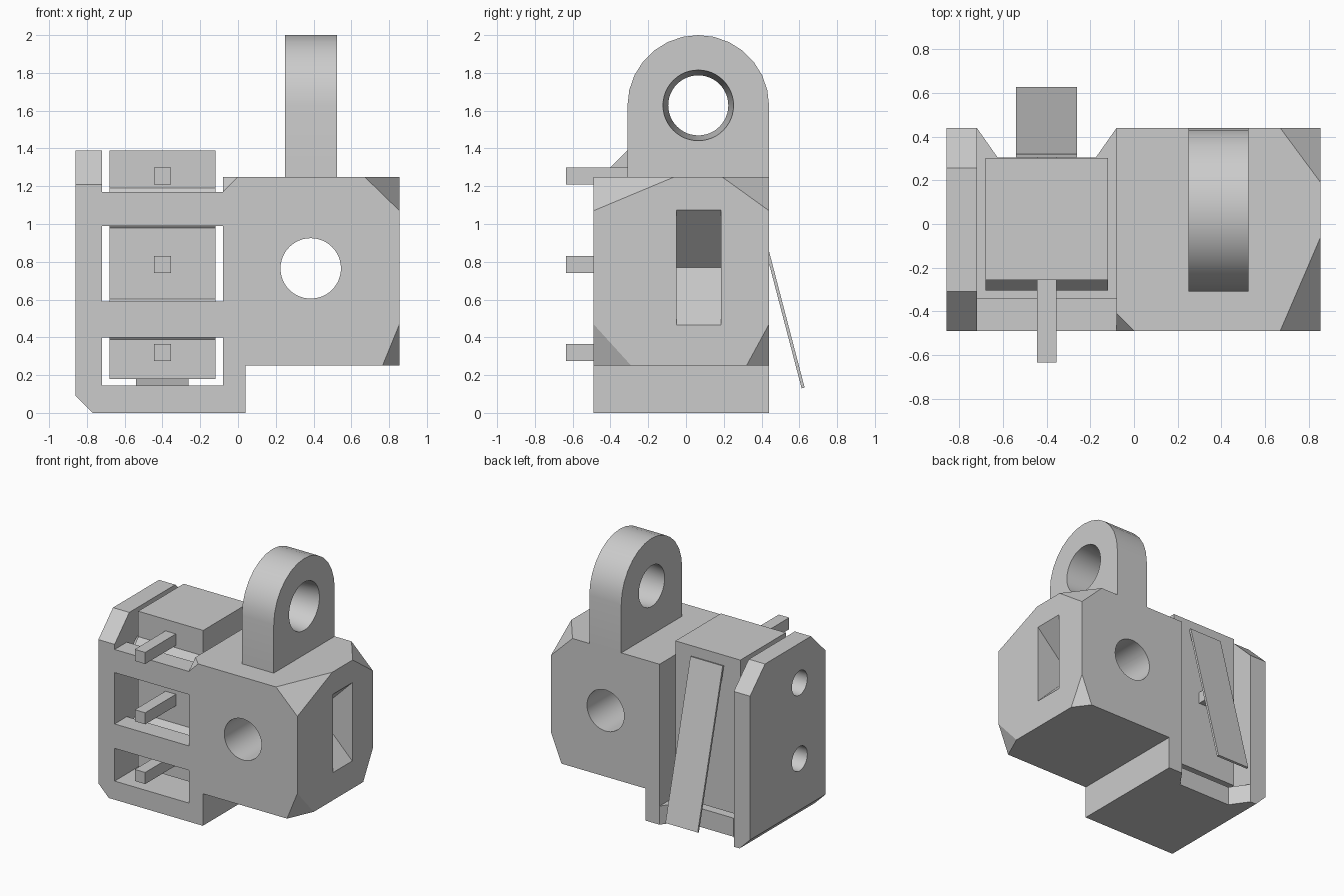
import bpy, bmesh, math
from mathutils import Vector

if "Cube" in bpy.data.objects:
    bpy.data.objects.remove(bpy.data.objects["Cube"])

grey = bpy.data.materials.new("plain_grey")
grey.use_nodes = True
grey.diffuse_color = (0.6, 0.6, 0.6, 1)
grey.node_tree.nodes["Principled BSDF"].inputs["Base Color"].default_value = (0.6, 0.6, 0.6, 1)


def finish(name, bm):
    bmesh.ops.recalc_face_normals(bm, faces=bm.faces)
    mesh = bpy.data.meshes.new(name)
    bm.to_mesh(mesh)
    bm.free()
    mesh.materials.append(grey)
    obj = bpy.data.objects.new(name, mesh)
    bpy.context.collection.objects.link(obj)
    return obj


def prism(name, profile, axis, lo, hi, grow=1.0):
    """Extrude a 2D profile along an axis; grow scales the far end about its centre."""
    def place(a, b, t):
        return {"x": (t, a, b), "y": (a, t, b), "z": (a, b, t)}[axis]
    ca = sum(p[0] for p in profile) / len(profile)
    cb = sum(p[1] for p in profile) / len(profile)
    bm = bmesh.new()
    near = [bm.verts.new(place(a, b, lo)) for a, b in profile]
    far = [bm.verts.new(place(ca + (a - ca) * grow, cb + (b - cb) * grow, hi)) for a, b in profile]
    bm.faces.new(near)
    bm.faces.new(far[::-1])
    n = len(profile)
    for i in range(n):
        j = (i + 1) % n
        bm.faces.new((near[i], near[j], far[j], far[i]))
    return finish(name, bm)


def box(name, x0, x1, y0, y1, z0, z1):
    return prism(name, [(x0, y0), (x1, y0), (x1, y1), (x0, y1)], "z", z0, z1)


def arc(a, b, r, start, end, steps):
    return [(a + r * math.cos(math.radians(start + (end - start) * i / steps)),
             b + r * math.sin(math.radians(start + (end - start) * i / steps)))
            for i in range(steps + 1)]


def circle(a, b, r, steps=48):
    return arc(a, b, r, 0, 360, steps)[:-1]


def corner(at, out, legs):
    """Tetrahedron that slices a corner off a box."""
    tip = Vector([c + 0.002 * o for c, o in zip(at, out)])
    size = 1 + sum(0.002 / leg for leg in legs)
    bm = bmesh.new()
    verts = [bm.verts.new(tip)]
    for i in range(3):
        p = tip.copy()
        p[i] -= out[i] * legs[i] * size
        verts.append(bm.verts.new(p))
    for skip in range(4):
        bm.faces.new([v for k, v in enumerate(verts) if k != skip])
    return finish("corner_cutter", bm)


def cut(obj, cutters):
    for c in cutters:
        mod = obj.modifiers.new("cut", "BOOLEAN")
        mod.operation = "DIFFERENCE"
        mod.solver = "EXACT"
        mod.object = c
    bpy.context.view_layer.update()
    done = bpy.data.meshes.new_from_object(obj.evaluated_get(bpy.context.evaluated_depsgraph_get()))
    obj.modifiers.clear()
    obj.data = done
    for c in cutters:
        bpy.data.objects.remove(c)


def smooth(obj):
    bpy.ops.object.select_all(action="DESELECT")
    obj.select_set(True)
    bpy.context.view_layer.objects.active = obj
    bpy.ops.object.shade_smooth_by_angle(angle=math.radians(30))


# Housing: stepped silhouette with an open bay on one side
housing = prism("housing", [(-.77, 0), (.04, 0), (.04, .25), (.855, .25), (.855, 1.25),
                            (-.08, 1.25), (-.08, 1.17), (-.72, 1.17), (-.72, 1.39),
                            (-.86, 1.39), (-.86, .09)], "y", -.49, .44)
cutters = [
    box("bay", -.72, -.08, -.34, .6, .145, 1.6),
    box("lower_window", -.72, -.08, -.6, -.3, .145, .4),
    box("upper_window", -.72, -.08, -.6, -.3, .59, .99),
    prism("floor_notch", [(-.72, .44), (-.625, .305), (-.175, .305), (-.08, .44),
                          (-.08, .6), (-.72, .6)], "z", -.1, .3),
    prism("cross_hole", circle(.385, .765, .16), "y", -.7, .7),
    prism("side_slot", [(.55, .77), (.86, .46), (.86, 1.08)], "y", -.05, .185),
    prism("wall_front_slope", [(-.51, 1.19), (-.29, 1.41), (-.51, 1.41)], "x", -.9, -.7),
    prism("wall_back_slope", [(.46, 1.19), (.235, 1.41), (.46, 1.41)], "x", -.9, -.7),
    corner((.855, -.49, 1.25), (1, -1, 1), (.185, .43, .18)),
    corner((.855, .44, 1.25), (1, 1, 1), (.185, .25, .18)),
    corner((.855, -.49, .25), (1, -1, -1), (.09, .2, .22)),
    corner((.855, .44, .25), (1, 1, -1), (.09, .12, .22)),
    corner((-.08, -.49, 1.25), (-1, -1, 1), (.08, .08, .08)),
]
for z in (.49, 1.08):
    cutters.append(prism("wall_hole", circle(-.17, z, .095, 32), "x", -.95, -.7))
cut(housing, cutters)
smooth(housing)

# Hanging lug with a tapered eye
lug = prism("lug", [(-.31, 1.24), (.44, 1.24)] + arc(.065, 1.625, .375, 0, 180, 14), "x", .25, .525)
cut(lug, [prism("eye", circle(.065, 1.628, .158), "x", .24, .535, grow=1.19)])
smooth(lug)

# Inner block held in the bay, with two tapered ribs behind the crossbars
box("inner_block", -.68, -.12, -.257, .302, .18, 1.39)
for label, z in (("lower", .495), ("upper", 1.085)):
    prism(label + "_rib", [(-.25, z - .115), (-.305, z - .05), (-.305, z + .05), (-.25, z + .115)],
          "x", -.68, -.12)

# Front pins and the rear button
for label, z in (("lower", .32), ("middle", .785), ("upper", 1.255)):
    box(label + "_pin", -.445, -.355, -.635, -.25, z - .045, z + .045)
box("rear_button", -.445, -.355, .29, .42, .74, .83)

# Slanted rear lever
prism("lever", [(.304, 1.31), (.32, 1.314), (.628, .134), (.612, .13)], "x", -.54, -.262)
